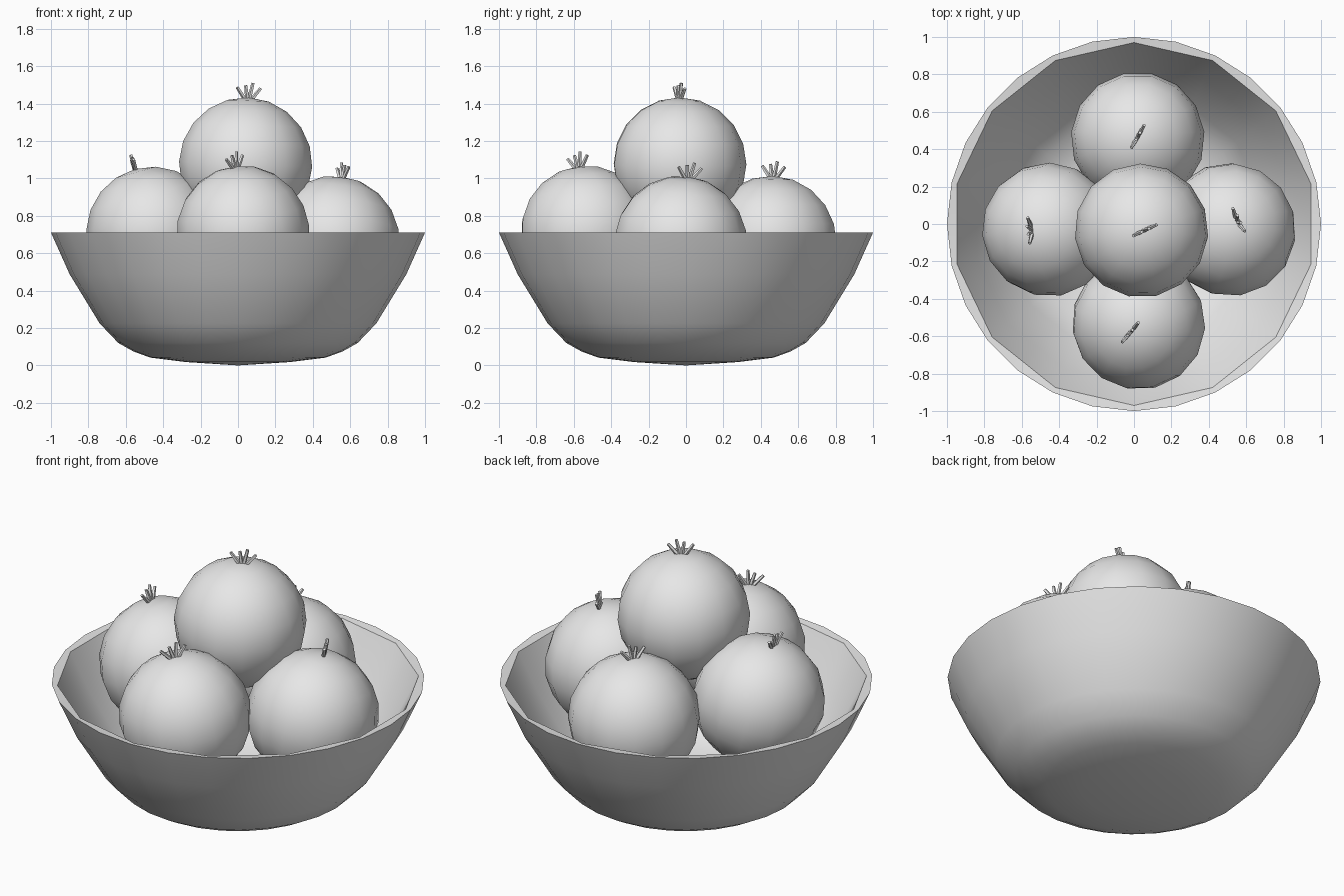
import bpy, bmesh, math
from mathutils import Matrix, Vector

cube = bpy.data.objects.get("Cube")
if cube:
    bpy.data.objects.remove(cube, do_unlink=True)

grey = bpy.data.materials.new("plain grey")
grey.use_nodes = True
grey.diffuse_color = (0.8, 0.8, 0.8, 1)
grey.node_tree.nodes["Principled BSDF"].inputs["Base Color"].default_value = (0.8, 0.8, 0.8, 1)


def add_object(name, bm, angle):
    """Turn a bmesh into a smooth-shaded object; edges beyond angle stay sharp."""
    bmesh.ops.recalc_face_normals(bm, faces=bm.faces)
    mesh = bpy.data.meshes.new(name)
    bm.to_mesh(mesh)
    bm.free()
    mesh.materials.append(grey)
    obj = bpy.data.objects.new(name, mesh)
    bpy.context.collection.objects.link(obj)
    bpy.ops.object.select_all(action="DESELECT")
    obj.select_set(True)
    bpy.context.view_layer.objects.active = obj
    bpy.ops.object.shade_smooth_by_angle(angle=math.radians(angle))
    return obj


# Bowl: lathed wall, the inside has half as many sides as the outside
SIDES = 28
OUTER = [(0.28, 0.018), (0.47, 0.042), (0.56, 0.075), (0.64, 0.12),
         (0.74, 0.225), (0.9, 0.487), (1.0, 0.71)]
INNER = [(0.97, 0.705), (0.86, 0.49), (0.70, 0.25), (0.60, 0.15), (0.45, 0.09), (0.25, 0.065)]


def build_bowl():
    bm = bmesh.new()
    rings = []
    for i, (radius, z) in enumerate(OUTER + INNER):
        ring = []
        for k in range(SIDES):
            a = 2 * math.pi * k / SIDES
            r = radius
            if i >= len(OUTER) and k % 2 == 0:
                r *= math.cos(2 * math.pi / SIDES)
            ring.append(bm.verts.new((r * math.cos(a), r * math.sin(a), z)))
        rings.append(ring)
    for low, high in zip(rings, rings[1:]):
        for k in range(SIDES):
            n = (k + 1) % SIDES
            bm.faces.new((low[k], low[n], high[n], high[k]))
    for ring, z in ((rings[0], 0.0), (rings[-1], 0.06)):
        centre = bm.verts.new((0, 0, z))
        for k in range(SIDES):
            bm.faces.new((ring[k], ring[(k + 1) % SIDES], centre))
    add_object("bowl", bm, 40)


# Fruit: a coarse ball tilted towards its crown
RADIUS = 0.358


def build_fruit(name, centre, crown_xy, spin):
    centre = Vector(centre)
    dx, dy = crown_xy[0] - centre.x, crown_xy[1] - centre.y
    axis = Vector((dx, dy, math.sqrt(RADIUS ** 2 - dx * dx - dy * dy)))
    tilt = Vector((0, 0, 1)).rotation_difference(axis).to_matrix().to_4x4()
    place = Matrix.Translation(centre) @ tilt @ Matrix.Rotation(math.radians(spin), 4, "Z")

    bm = bmesh.new()
    bmesh.ops.create_uvsphere(bm, u_segments=15, v_segments=10, radius=RADIUS, matrix=place)
    add_object(name, bm, 60)

    # Crown: a flat fan of short prongs
    bm = bmesh.new()
    for lean, length in ((-38, 0.085), (-10, 0.08), (12, 0.095), (40, 0.085)):
        prong = (place @ Matrix.Translation((lean * 0.0004, 0, RADIUS - 0.015))
                 @ Matrix.Rotation(math.radians(lean), 4, "Y")
                 @ Matrix.Translation((0, 0, length / 2)))
        bmesh.ops.create_cone(bm, cap_ends=True, segments=5, radius1=0.012,
                              radius2=0.009, depth=length, matrix=prong)
    add_object(name + "_crown", bm, 30)


build_bowl()
build_fruit("top_fruit", (0.04, -0.035, 1.075), (0.055, -0.035), 25)
build_fruit("right_fruit", (-0.455, -0.03, 0.705), (-0.55, -0.035), 95)
build_fruit("left_fruit", (0.51, -0.03, 0.655), (0.555, 0.015), 117)
build_fruit("front_fruit", (0.025, -0.53, 0.71), (-0.015, -0.575), 50)
build_fruit("back_fruit", (0.02, 0.455, 0.655), (0.02, 0.465), 60)
